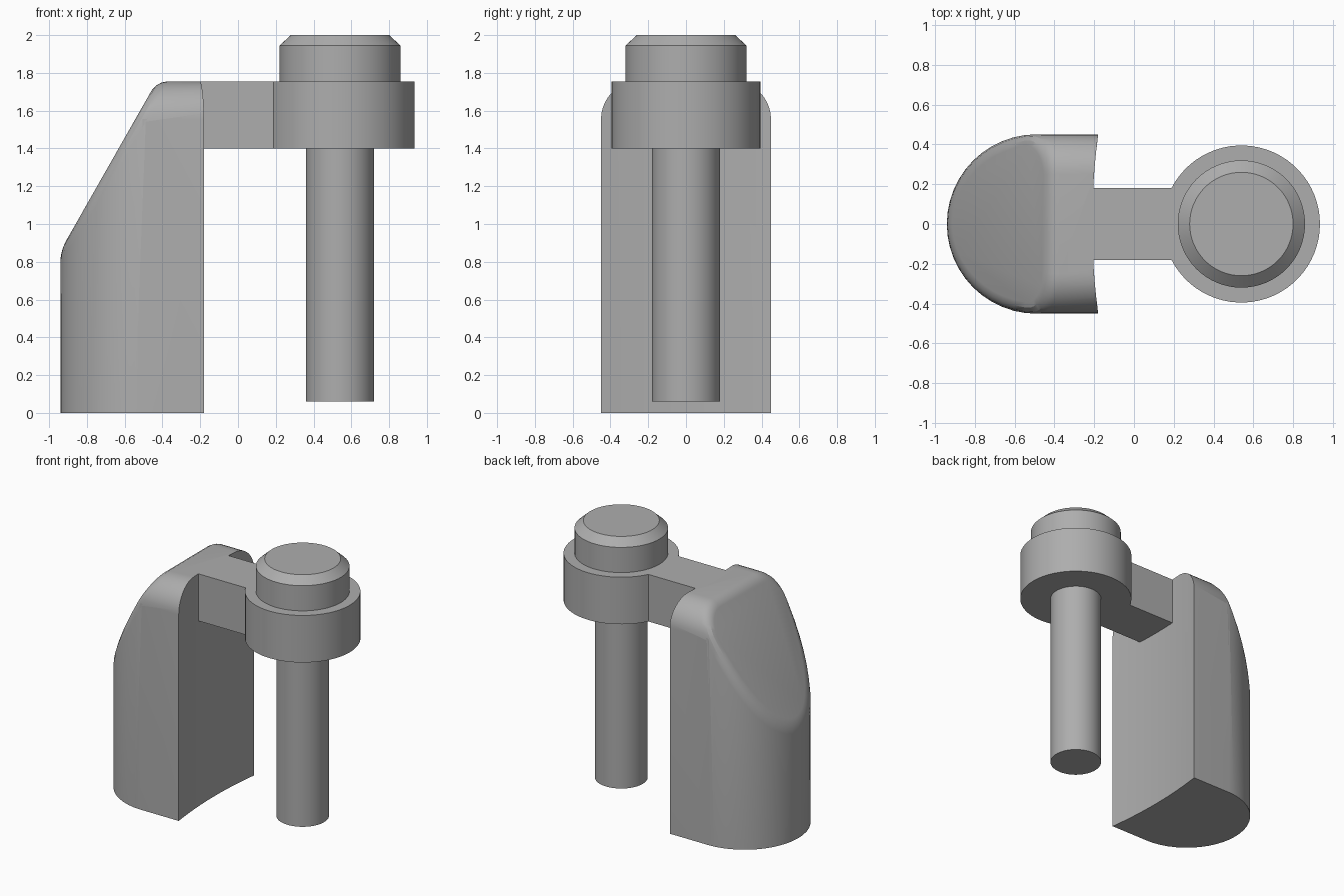
import bpy, bmesh
from math import sin, cos, pi, asin, radians
from mathutils import Vector

if "Cube" in bpy.data.objects:
    bpy.data.objects.remove(bpy.data.objects["Cube"], do_unlink=True)

grey = bpy.data.materials.new("plain_grey")
grey.use_nodes = True
colour = (0.42, 0.42, 0.42, 1)
grey.diffuse_color = colour
grey.node_tree.nodes["Principled BSDF"].inputs["Base Color"].default_value = colour

PIN_X, TOP = 0.54, 1.755


def finish(name, bm, angle=25):
    bmesh.ops.recalc_face_normals(bm, faces=bm.faces)
    mesh = bpy.data.meshes.new(name)
    bm.to_mesh(mesh)
    bm.free()
    obj = bpy.data.objects.new(name, mesh)
    bpy.context.collection.objects.link(obj)
    mesh.materials.append(grey)
    bpy.ops.object.select_all(action='DESELECT')
    obj.select_set(True)
    bpy.context.view_layer.objects.active = obj
    bpy.ops.object.shade_smooth_by_angle(angle=radians(angle))


def extrude(points, offset):
    bm = bmesh.new()
    face = bm.faces.new([bm.verts.new(p) for p in points])
    result = bmesh.ops.extrude_face_region(bm, geom=[face], use_keep_orig=True)
    moved = [g for g in result["geom"] if isinstance(g, bmesh.types.BMVert)]
    bmesh.ops.translate(bm, verts=moved, vec=offset)
    return bm


def slice_off(bm, point, normal):
    geom = bm.verts[:] + bm.edges[:] + bm.faces[:]
    cut = bmesh.ops.bisect_plane(bm, geom=geom, dist=1e-5, plane_co=point,
                                 plane_no=normal, clear_outer=True)
    edges = [g for g in cut["geom_cut"] if isinstance(g, bmesh.types.BMEdge)]
    if edges:
        bmesh.ops.contextual_create(bm, geom=edges)


def turned(name, profile, sides=64):
    bm = bmesh.new()
    rings = [[bm.verts.new((PIN_X + r * cos(2 * pi * i / sides),
                            r * sin(2 * pi * i / sides), z)) for i in range(sides)]
             for r, z in profile]
    for low, high in zip(rings, rings[1:]):
        for i in range(sides):
            j = (i + 1) % sides
            bm.faces.new((low[i], low[j], high[j], high[i]))
    bm.faces.new(rings[0])
    bm.faces.new(rings[-1])
    finish(name, bm)


# Body: arched section pulled along x, then cut to a sloped, round-backed block
HALF, FILLET, END, CENTRE = 0.45, 0.2, -0.18, -0.49
arch = [(-1, -HALF, 0), (-1, HALF, 0)]
for side in (1, -1):
    quarter = [i * pi / 20 for i in range(11)]
    for a in quarter if side == 1 else reversed(quarter):
        arch.append((-1, side * (HALF - FILLET + FILLET * cos(a)),
                     TOP - FILLET + FILLET * sin(a)))
body = extrude(arch, (1 + END, 0, 0))
slope = Vector((-0.87, 0, 0.495)).normalized()
slice_off(body, (-0.43, 0, TOP), slope)
steps = 24
for i in range(steps):
    a = pi / 2 + pi * (i + 0.5) / steps
    n = Vector((cos(a), sin(a), 0))
    slice_off(body, Vector((CENTRE, 0, 0)) + n * HALF, n)
bmesh.ops.remove_doubles(body, verts=body.verts, dist=0.004)
body.normal_update()

# Softened rim around the sloped face
bmesh.ops.recalc_face_normals(body, faces=body.faces)
ramp = max(body.faces, key=lambda f: f.normal.dot(slope) * f.calc_area() ** 0.1)
bmesh.ops.bevel(body, geom=ramp.edges[:], offset=0.055, offset_type='OFFSET',
                segments=3, profile=0.5, affect='EDGES', clamp_overlap=False)

# Hollow the end that faces the pin
for i in range(1, 12):
    end = [f for f in body.faces if all(v.co.x > END - 0.001 for v in f.verts)]
    geom = set(end)
    for f in end:
        geom.update(f.verts)
        geom.update(f.edges)
    y = -HALF + 2 * HALF * i / 12
    bmesh.ops.bisect_plane(body, geom=list(geom), dist=1e-5,
                           plane_co=(0, y, 0), plane_no=(0, 1, 0))
for v in body.verts:
    if v.co.x > END - 0.001:
        v.co.x -= 0.03 * (1 - (v.co.y / HALF) ** 2)
finish("body", body)

# Arm and collar share one keyhole outline
R, ARM = 0.395, 0.18
start = pi - asin(ARM / R)
outline = [(-0.215, -ARM, 1.4)]
for i in range(57):
    a = -start + 2 * start * i / 56
    outline.append((PIN_X + R * cos(a), R * sin(a), 1.4))
outline.append((-0.215, ARM, 1.4))
finish("arm_and_collar", extrude(outline, (0, 0, TOP - 1.4)))

# Pin below the collar and chamfered head above it
turned("pin_shaft", [(0.18, 0.06), (0.18, 1.45)])
turned("pin_head", [(0.32, 1.7), (0.32, 1.945), (0.26, 2.0)])
